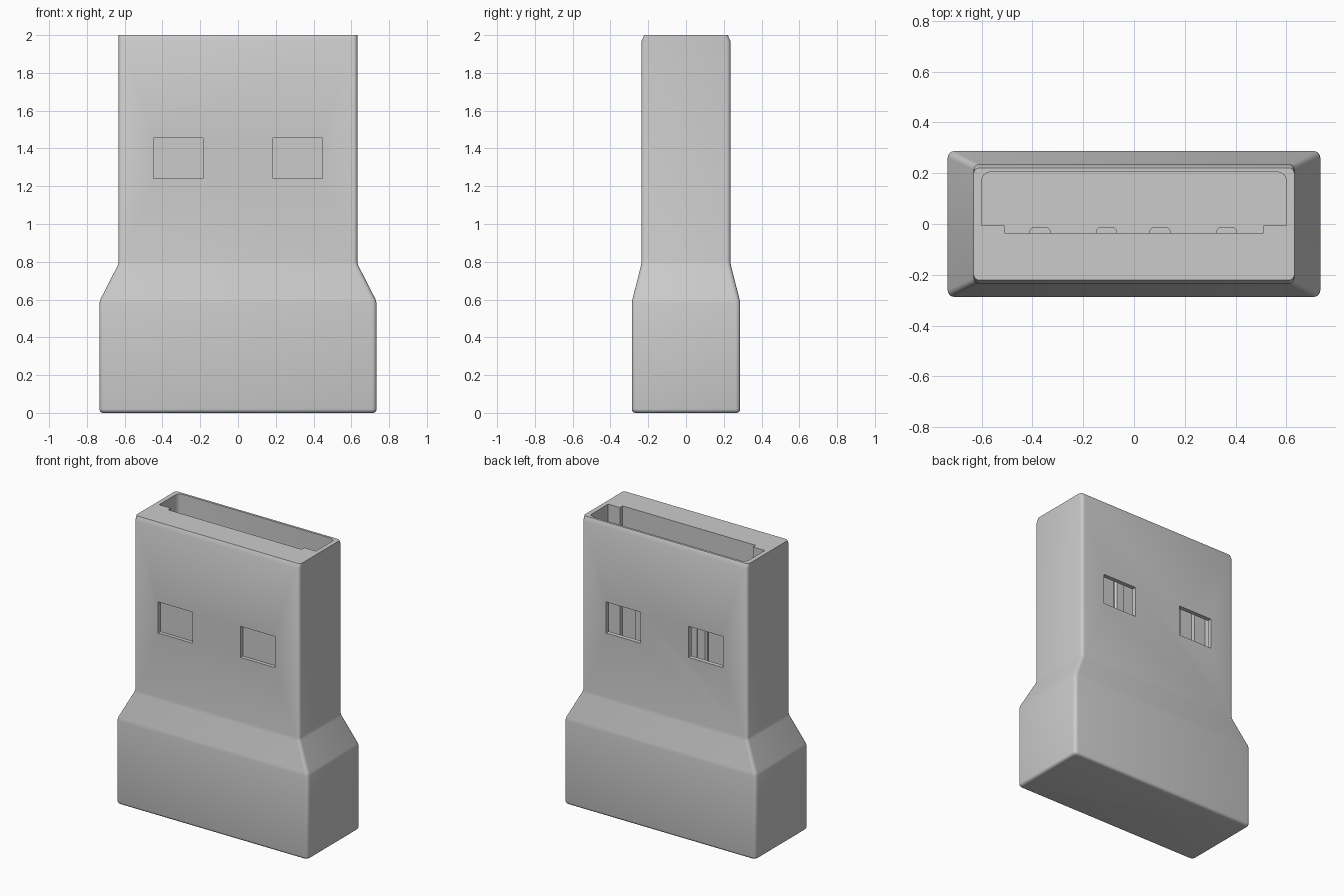
import bpy, bmesh, math

cube = bpy.data.objects.get("Cube")
if cube:
    bpy.data.objects.remove(cube, do_unlink=True)

GREY = (0.6, 0.6, 0.6, 1)
grey = bpy.data.materials.new("plain grey")
grey.use_nodes = True
grey.diffuse_color = GREY
grey.node_tree.nodes["Principled BSDF"].inputs["Base Color"].default_value = GREY


def rounded_rect(hx, hy, r, steps=4):
    """Counter-clockwise outline of a rectangle with rounded corners."""
    pts = []
    for i, (sx, sy) in enumerate([(1, 1), (-1, 1), (-1, -1), (1, -1)]):
        for k in range(steps + 1):
            a = math.pi / 2 * (i + k / steps)
            pts.append((sx * (hx - r) + r * math.cos(a), sy * (hy - r) + r * math.sin(a)))
    return pts


def loft(name, sections):
    """Skin a list of (z, outline) sections and cap both ends."""
    bm = bmesh.new()
    rings = [[bm.verts.new((x, y, z)) for x, y in pts] for z, pts in sections]
    for low, high in zip(rings, rings[1:]):
        n = len(low)
        for i in range(n):
            j = (i + 1) % n
            bm.faces.new((low[i], low[j], high[j], high[i]))
    bm.faces.new(rings[0][::-1])
    bm.faces.new(rings[-1])
    bmesh.ops.recalc_face_normals(bm, faces=bm.faces)
    mesh = bpy.data.meshes.new(name)
    bm.to_mesh(mesh)
    bm.free()
    mesh.materials.append(grey)
    obj = bpy.data.objects.new(name, mesh)
    bpy.context.collection.objects.link(obj)
    return obj


def activate(obj):
    bpy.ops.object.select_all(action="DESELECT")
    obj.select_set(True)
    bpy.context.view_layer.objects.active = obj


def cut(obj, cutter):
    mod = obj.modifiers.new("cut", "BOOLEAN")
    mod.operation, mod.solver, mod.object = "DIFFERENCE", "EXACT", cutter
    activate(obj)
    bpy.ops.object.modifier_apply(modifier=mod.name)
    bpy.data.objects.remove(cutter, do_unlink=True)


# Grip, tapered shoulder and plug shell as one skin
BX, BY, SX, SY = 0.734, 0.287, 0.632, 0.235
FILLET = 0.02
sections = []
for k in range(5):
    a = math.pi / 2 * k / 4
    inset = FILLET * (1 - math.sin(a))
    sections.append((FILLET * (1 - math.cos(a)), rounded_rect(BX - inset, BY - inset, 0.025)))
sections += [
    (0.58, rounded_rect(BX, BY, 0.025)),
    (0.60, rounded_rect(BX - 0.005, BY - 0.003, 0.025)),
    (0.78, rounded_rect(SX + 0.005, SY + 0.003, 0.022)),
    (0.80, rounded_rect(SX, SY, 0.022)),
    (1.97, rounded_rect(SX, SY, 0.022)),
    (2.00, rounded_rect(SX, SY - 0.014, 0.022)),
]
body = loft("plug_body", sections)

# Socket opening: rounded at the back, stepped along the tongue
CX, BACK, STEP_X, LEDGE, TONGUE, R = 0.6, 0.205, 0.51, -0.005, -0.035, 0.035
half = [(STEP_X, TONGUE), (STEP_X, LEDGE), (CX, LEDGE)]
for k in range(5):
    a = math.pi / 2 * k / 4
    half.append((CX - R + R * math.cos(a), BACK - R + R * math.sin(a)))
opening = half + [(-x, y) for x, y in reversed(half)]
cut(body, loft("socket_cutter", [(0.8, opening), (2.1, opening)]))

# Latch windows: shallow at the front, open to the socket at the back
for x in (-0.316, 0.316):
    for y0, y1 in ((-0.3, -0.21), (0.15, 0.3)):
        rect = [(x - 0.132, y0), (x + 0.132, y0), (x + 0.132, y1), (x - 0.132, y1)]
        cut(body, loft("window_cutter", [(1.24, rect), (1.455, rect)]))

activate(body)
bpy.ops.object.shade_smooth_by_angle(angle=math.radians(30))

# Contact strips with chamfered edges, lying on the tongue
for i, x in enumerate((-0.37, -0.108, 0.102, 0.365)):
    strip = [(x - 0.041, -0.045), (x + 0.041, -0.045), (x + 0.041, -0.025),
             (x + 0.03, -0.013), (x - 0.03, -0.013), (x - 0.041, -0.025)]
    loft(f"contact_{i + 1}", [(0.79, strip), (1.75, strip)])
